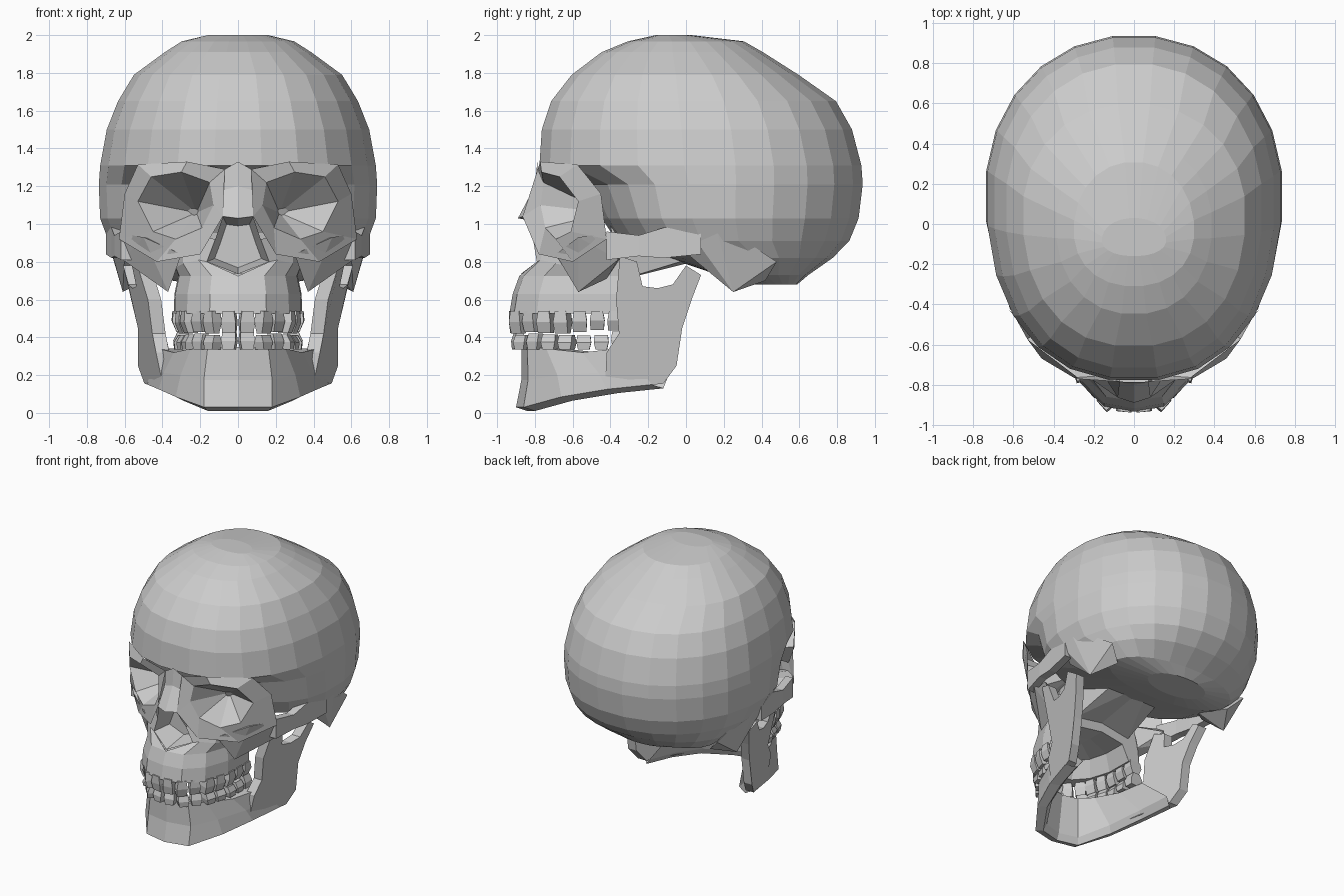
import bpy, bmesh, math, random
from mathutils import Vector

if "Cube" in bpy.data.objects:
    bpy.data.objects.remove(bpy.data.objects["Cube"])

random.seed(4)


def finish(name, bm):
    bmesh.ops.recalc_face_normals(bm, faces=bm.faces)
    me = bpy.data.meshes.new(name)
    bm.to_mesh(me)
    bm.free()
    ob = bpy.data.objects.new(name, me)
    bpy.context.collection.objects.link(ob)


def build(name, verts, faces, mirror=False):
    """Flat-shaded mesh; optionally adds the x-mirrored half and welds it."""
    bm = bmesh.new()
    for s in ((1, -1) if mirror else (1,)):
        vs = [bm.verts.new((s * v[0], v[1], v[2])) for v in verts]
        for f in faces:
            bm.faces.new([vs[i] for i in f])
    bmesh.ops.remove_doubles(bm, verts=bm.verts, dist=0.0005)
    finish(name, bm)


def grid(name, rows, closed=False, caps=False, mirror=False):
    """Skin rows of equal length into quads."""
    n = len(rows[0])
    verts = [p for r in rows for p in r]
    faces = []
    for i in range(len(rows) - 1):
        for j in range(n if closed else n - 1):
            k = (j + 1) % n
            faces.append((i * n + j, i * n + k, (i + 1) * n + k, (i + 1) * n + j))
    if caps:
        faces += [tuple(range(n)), tuple(range(len(verts) - n, len(verts)))]
    build(name, verts, faces, mirror)


def hull(name, pts):
    """Convex lump, mirrored to both sides."""
    bm = bmesh.new()
    for s in (1, -1):
        vs = [bm.verts.new((s * x, y, z)) for x, y, z in pts]
        r = bmesh.ops.convex_hull(bm, input=vs)
        loose = [g for g in r["geom_interior"] if isinstance(g, bmesh.types.BMVert)]
        bmesh.ops.delete(bm, geom=loose, context='VERTS')
    finish(name, bm)


# Cranium: rings of z, half width, front y, widest y, back y, front roundness
rings = [(2.0, .16, -.16, -.08, .03, 2.2), (1.967, .30, -.31, -.03, .31, 2.2),
         (1.91, .39, -.45, 0, .41, 2.2), (1.79, .555, -.61, .06, .60, 2.3),
         (1.65, .64, -.72, .1, .80, 2.3), (1.5, .70, -.77, .13, .885, 2.3),
         (1.31, .735, -.783, .15, .935, 2.3), (1.21, .742, -.53, .15, .942, 2.5),
         (1.03, .735, -.45, .15, .92, 2.5), (.91, .69, -.37, .18, .87, 2.4),
         (.82, .62, -.10, .3, .78, 2.2), (.73, .51, .17, .38, .65, 2.1),
         (.68, .24, .34, .46, .59, 2)]
N = 24
rows = []
for z, w, yf, c, yb, n in rings:
    row = []
    for i in range(N):
        a = 2 * math.pi * (i + .5) / N
        co, si = math.cos(a), math.sin(a)
        e = 2 / (2.1 if si > 0 else n)
        d = (yb - c) if si > 0 else (c - yf)
        row.append((w * math.copysign(abs(co) ** e, co),
                    c + d * math.copysign(abs(si) ** e, si), z))
    rows.append(row)
grid("cranium", rows, closed=True, caps=True)

# Mastoid bumps behind the jaw joint
hull("mastoid", [(.72, .15, 1.02), (.60, .48, .80), (.61, .25, .64), (.60, .02, .83),
                 (.50, .42, .70), (.48, .12, .80), (.69, .04, .93)])

# Eye sockets: outer brow/cheek ring, rim ring, inner ring, deep ring
outer = [(.07, -.785, 1.29), (.27, -.772, 1.33), (.53, -.575, 1.315), (.60, -.45, 1.16),
         (.63, -.42, .92), (.43, -.60, .80), (.20, -.78, .84), (.08, -.865, 1.04)]
rim = [(.15, -.755, 1.22), (.30, -.765, 1.275), (.46, -.67, 1.25), (.53, -.57, 1.12),
       (.45, -.61, .96), (.33, -.69, .92), (.19, -.745, .98), (.13, -.77, 1.10)]
apex = Vector((.22, -.42, 1.06))
inner = [tuple(Vector(p).lerp(apex, .45)) for p in rim]
deep = [tuple(Vector(p).lerp(apex, .9)) for p in rim]
grid("eye_sockets", [outer, rim, inner, deep], closed=True, mirror=True)

# Nasal bridge and nasal cavity
grid("nasal_bridge", [[(0, -.787, 1.33), (.07, -.785, 1.29)], [(0, -.80, 1.2), (.075, -.79, 1.18)],
                      [(0, -.89, 1.03), (.08, -.865, 1.04)]], mirror=True)
edge = [(0, -.89, 1.03), (.08, -.865, 1.04), (.12, -.81, .92), (.165, -.79, .80), (0, -.875, .735)]
back = [(x * .75, -.66, .87 + (z - .87) * .75) for x, y, z in edge]
grid("nasal_cavity", [edge, back], mirror=True)
build("nasal_back", back, [tuple(range(5))], mirror=True)

# Upper jaw: outer wall down to the gum line, then up to the palate
plan = [(0, -.935), (.15, -.91), (.27, -.79), (.335, -.60), (.34, -.35)]


def arch(z, k, dy):
    return [(x * k, -.35 + (y + .35) * dy, z) for x, y in plan]


upper = [(.12, -.81, .92), (.18, -.74, .93), (.29, -.65, .90), (.34, -.54, .90), (.28, -.35, .90)]
mid = [(.165, -.79, .80), (.21, -.77, .81), (.29, -.69, .79), (.33, -.57, .77), (.30, -.35, .77)]
grid("upper_jaw", [upper, mid, arch(.725, .93, .91), arch(.63, .99, .97), arch(.525, 1, 1),
                   arch(.525, .72, .82), arch(.64, .55, .7), arch(.67, 0, .5)], mirror=True)
build("upper_jaw_back", [(0, -.35, .9), (.28, -.35, .9), (.30, -.35, .77), (.33, -.35, .63),
                         (.34, -.35, .525), (.245, -.35, .525), (.187, -.35, .64), (0, -.35, .67)],
      [tuple(range(8))], mirror=True)

# Bone between palate and skull base
hull("skull_base_block", [(0, -.4, 1.0), (.26, -.4, 1.0), (.26, -.2, 1.0), (0, .2, .84),
                          (.24, -.36, .70), (0, -.36, .74), (.2, .1, .84), (.22, -.26, .83)])

# Cheekbones and the arches running back to the ear
hull("cheekbone", [(.62, -.42, .95), (.61, -.36, .81), (.50, -.57, .93), (.37, -.57, .64),
                   (.38, -.42, .71), (.30, -.69, .84), (.30, -.45, .88), (.54, -.32, .86)])
path = [(.62, -.42, .81, .96), (.655, -.25, .83, .94), (.67, -.12, .82, .98), (.70, .08, .84, 1.0)]
grid("cheek_arch", [[(x, y, zb), (x, y, zt), (x - .06, y, zt), (x - .06, y, zb)]
                    for x, y, zb, zt in path], closed=True, caps=True, mirror=True)

# Lower jaw body: top edge point and bottom edge point at each station
stations = [((0, -.87, .35), (0, -.90, .03)), ((.16, -.84, .35), (.18, -.86, .03)),
            ((.25, -.74, .34), (.33, -.66, .085)), ((.34, -.55, .32), (.42, -.42, .125)),
            ((.42, -.37, .34), (.48, -.18, .15))]
rows = []
for t, b in stations:
    m = Vector(t).lerp(Vector(b), .55) + Vector((.01, .015, 0))
    if t[0] == 0:
        m.x = 0
    rows.append([t, tuple(m), b, (b[0] * .88, b[1] + .06, max(0, b[2] - .02)),
                 (b[0] * .80, b[1] + .08, b[2] + .03), (t[0] * .74, t[1] + .09, t[2])])
grid("lower_jaw", rows, closed=True, mirror=True)

# Rising jaw branches with joint and front spur
side = [(-.43, .12), (-.12, .155), (-.05, .25), (-.02, .45), (.03, .60), (.08, .73), (0, .78), (-.07, .68),
        (-.15, .66), (-.23, .67), (-.26, .80), (-.35, .83), (-.37, .60), (-.355, .42), (-.42, .32)]
pts = []
for inset in (0, .07):
    for y, z in side:
        x = .53 + .28 * max(0, z - .5) + .3 * min(0, y + .1) - .3 * max(0, .25 - z)
        pts.append((x - inset, y, z))
n = len(side)
build("jaw_branch", pts, [tuple(range(n)), tuple(range(2 * n - 1, n - 1, -1))] +
      [(i, (i + 1) % n, n + (i + 1) % n, n + i) for i in range(n)], mirror=True)


# Teeth: tapered blocks spaced along the dental arch
def teeth(name, z_root, z_tip, shift, scale):
    arc = [Vector((x * .89 * scale, y + .02 + shift)) for x, y in plan]
    seg = [(arc[i + 1] - arc[i]).length for i in range(4)]
    total, verts, faces = sum(seg), [], []
    for i in range(8):
        d, k = (i + .5) / 8 * total, 0
        while d > seg[k]:
            d -= seg[k]
            k += 1
        p = arc[k].lerp(arc[k + 1], d / seg[k])
        t = (arc[k + 1] - arc[k]).normalized()
        nrm = Vector((-t.y, t.x))
        depth = .03 if i < 3 else .045
        tip = z_tip + random.uniform(-.012, .012)
        base = len(verts)
        for z, a, b in ((z_root, .030, depth), ((z_root + tip) / 2, .039, depth * 1.1), (tip, .035, depth * .6)):
            for u, v in ((-a, -b), (a, -b), (a, b), (-a, b)):
                q = p + t * u + nrm * v
                verts.append((q.x, max(q.y, -.938), z))
        for r in (0, 4):
            faces += [tuple(base + j for j in (r + m, r + (m + 1) % 4, r + 4 + (m + 1) % 4, r + 4 + m))
                      for m in range(4)]
        faces += [tuple(base + j for j in (0, 1, 2, 3)), tuple(base + j for j in (8, 9, 10, 11))]
    build(name, verts, faces, mirror=True)


teeth("upper_teeth", .54, .43, 0, 1)
teeth("lower_teeth", .335, .42, .02, .97)
